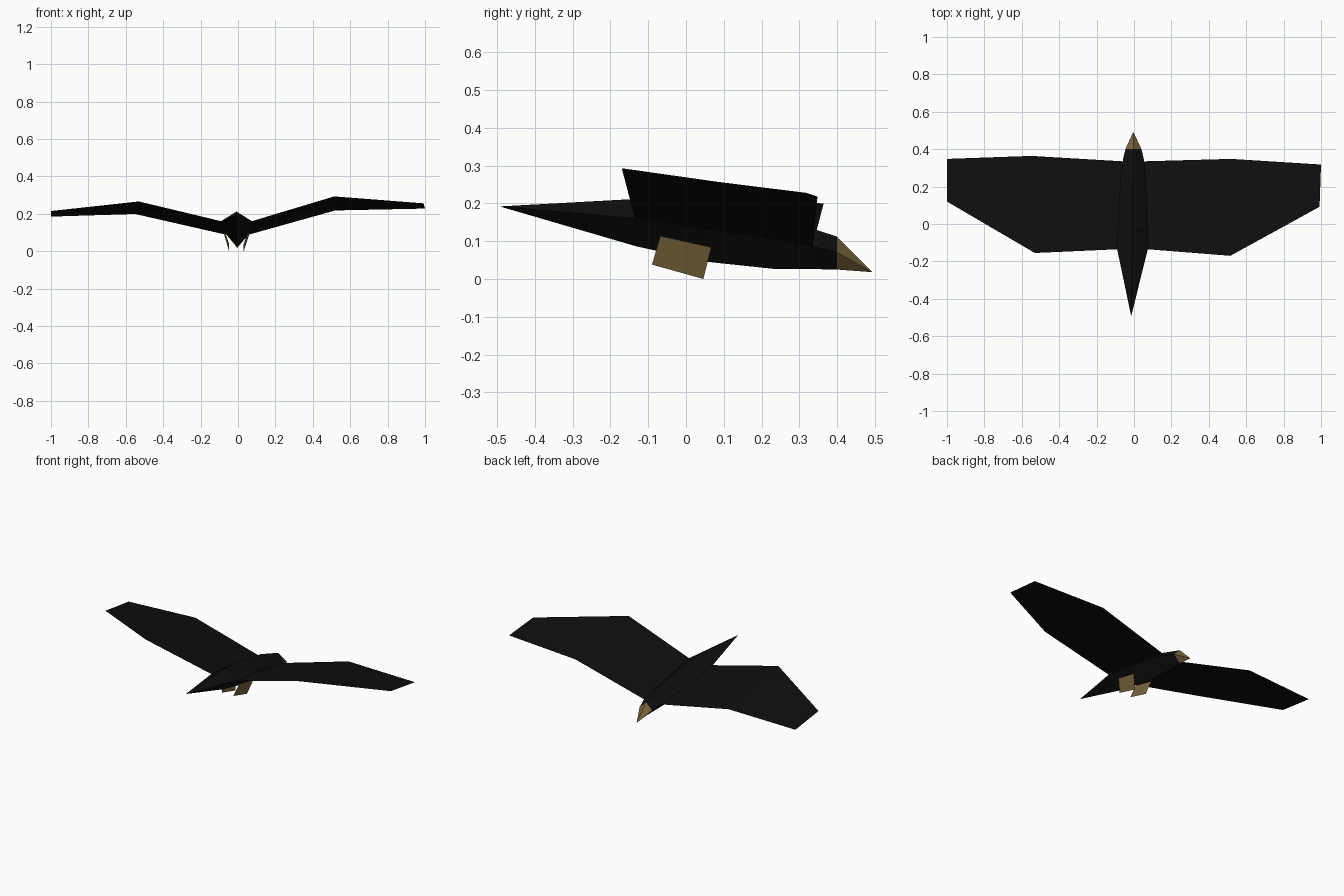
import bpy

if "Cube" in bpy.data.objects:
    bpy.data.objects.remove(bpy.data.objects["Cube"])


def material(name, rgb):
    m = bpy.data.materials.new(name)
    m.diffuse_color = (*rgb, 1)
    m.use_nodes = True
    m.node_tree.nodes["Principled BSDF"].inputs["Base Color"].default_value = m.diffuse_color
    return m


BLACK = material("black_feathers", (0.0045, 0.0045, 0.0045))
TAN = material("tan_horn", (0.19, 0.127, 0.045))


def add_mesh(name, verts, faces, mat):
    me = bpy.data.meshes.new(name)
    me.from_pydata(verts, [], faces)
    me.materials.append(mat)
    ob = bpy.data.objects.new(name, me)
    bpy.context.collection.objects.link(ob)
    return ob


def diamond(y, cx, w, top, side, bottom):
    return [(cx, y, top), (cx + w, y, side), (cx, y, bottom), (cx - w, y, side)]


# Body: diamond cross-sections (y, centre x, half width, top, side, bottom)
stations = [
    (-0.13, -0.008, 0.083, 0.212, 0.160, 0.086),
    (0.06, -0.006, 0.076, 0.198, 0.131, 0.045),
    (0.23, -0.004, 0.068, 0.168, 0.105, 0.027),
    (0.345, -0.003, 0.056, 0.130, 0.085, 0.026),
    (0.40, -0.003, 0.043, 0.112, 0.070, 0.025),
]
verts = [(-0.015, -0.493, 0.192)]  # tail tip
for s in stations:
    verts += diamond(*s)
faces = [(0, 1 + (i + 1) % 4, 1 + i) for i in range(4)]
for r in range(len(stations) - 1):
    a = 1 + 4 * r
    for i in range(4):
        j = (i + 1) % 4
        faces.append((a + i, a + j, a + j + 4, a + i + 4))
add_mesh("body", verts, faces, BLACK)

# Beak: pointed cap on the last body section
add_mesh("beak", diamond(*stations[-1]) + [(-0.004, 0.493, 0.018)],
         [(i, (i + 1) % 4, 4) for i in range(4)], TAN)

# Wings: front and rear edge points at root, wrist and tip
wings = {
    "right_wing": ([(0.052, 0.335, 0.087), (0.52, 0.348, 0.218), (1.0, 0.318, 0.228)],
                   [(0.072, -0.135, 0.160), (0.515, -0.170, 0.293), (0.992, 0.092, 0.256)]),
    "left_wing": ([(-0.058, 0.335, 0.087), (-0.55, 0.364, 0.199), (-1.0, 0.348, 0.185)],
                  [(-0.088, -0.135, 0.160), (-0.53, -0.155, 0.266), (-1.0, 0.120, 0.215)]),
}
for name, (front, rear) in wings.items():
    fs = [(i, i + 3, i + 4, i + 1) for i in range(2)]
    if name == "left_wing":
        fs = [f[::-1] for f in fs]
    add_mesh(name, front + rear, fs, BLACK)

# Feet: thin slanted plates tucked under the body
for name, top_x, low_x in (("right_foot", 0.058, 0.030), ("left_foot", -0.072, -0.048)):
    add_mesh(name, [(low_x, -0.09, 0.038), (low_x, 0.046, 0.0),
                    (top_x, 0.067, 0.084), (top_x, -0.068, 0.114)], [(0, 1, 2, 3)], TAN)
